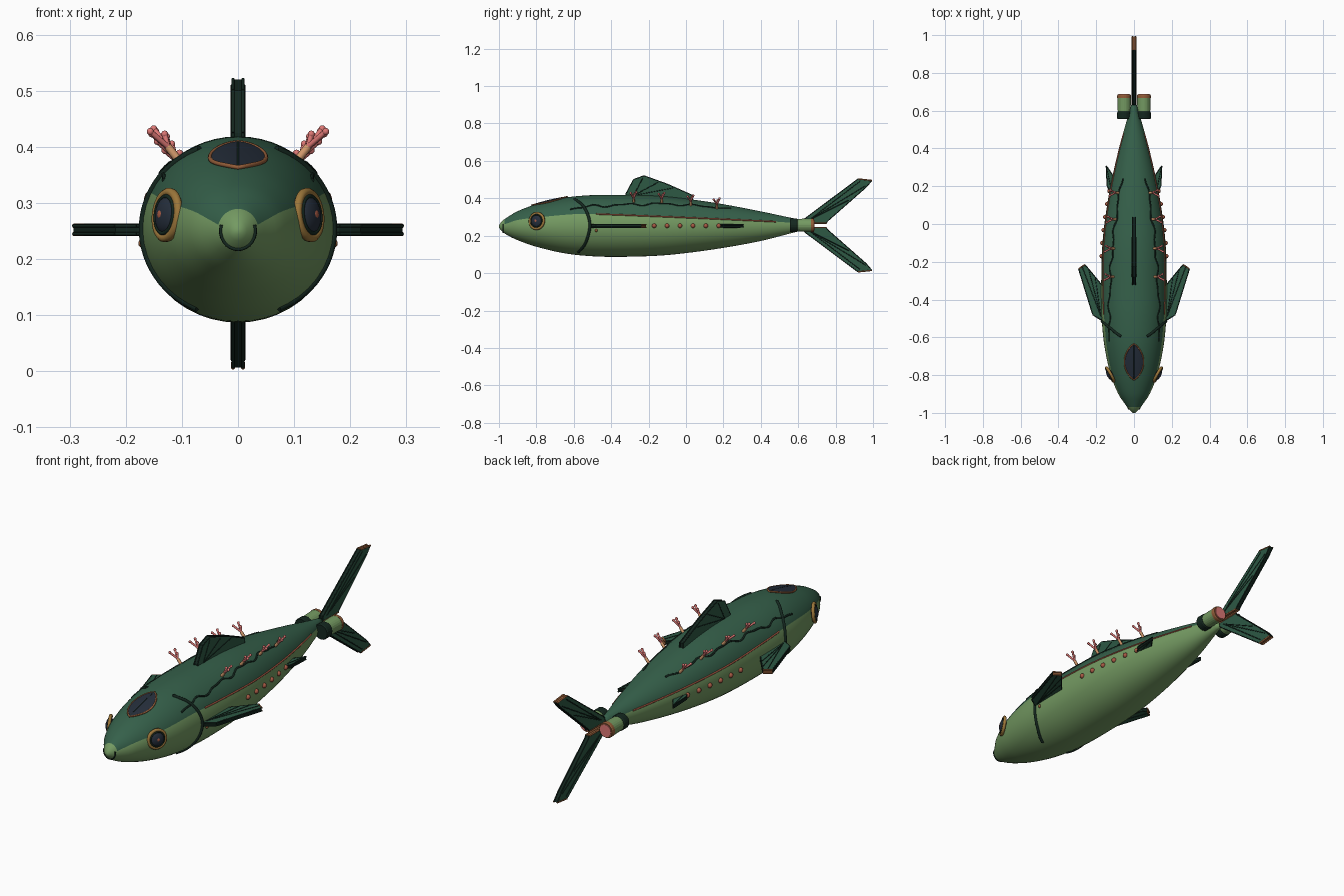
import bpy, bmesh, math
from mathutils import Vector

if "Cube" in bpy.data.objects:
    bpy.data.objects.remove(bpy.data.objects["Cube"])


def mat(name, hexcol):
    c = [int(hexcol[i:i + 2], 16) / 255 for i in (0, 2, 4)]
    c = [v / 12.92 if v < .04045 else ((v + .055) / 1.055) ** 2.4 for v in c]
    m = bpy.data.materials.new(name)
    m.diffuse_color = (*c, 1)
    m.use_nodes = True
    m.node_tree.nodes["Principled BSDF"].inputs["Base Color"].default_value = m.diffuse_color
    return m


DARK, LIGHT = mat("deep green", "35604a"), mat("pale green", "749a62")
FIN, BLACK = mat("fin green", "2d5844"), mat("black green", "14271f")
COPPER, BRASS = mat("copper", "925c38"), mat("brass", "9c763a")
RUST, GLASS = mat("rust red", "a85a44"), mat("navy glass", "252e3b")
PINK, TAN = mat("coral pink", "dd7875"), mat("coral tan", "d69c6e")


def obj(name, mesh, mats, smooth=True):
    o = bpy.data.objects.new(name, mesh)
    bpy.context.collection.objects.link(o)
    for m in mats:
        mesh.materials.append(m)
    if smooth:
        mesh.shade_smooth()
    return o


def from_bm(name, bm, mats, smooth=True, normals=True):
    if normals:
        bmesh.ops.recalc_face_normals(bm, faces=bm.faces[:])
    me = bpy.data.meshes.new(name)
    bm.to_mesh(me)
    bm.free()
    return obj(name, me, mats, smooth)


def tube(name, pts, r, m, cyclic=False):
    cu = bpy.data.curves.new(name, 'CURVE')
    cu.dimensions = '3D'
    cu.bevel_depth, cu.bevel_resolution, cu.use_fill_caps = r, 2, True
    sp = cu.splines.new('POLY')
    sp.points.add(len(pts) - 1)
    for p, q in zip(sp.points, pts):
        p.co = (*q, 1)
    sp.use_cyclic_u = cyclic
    tmp = bpy.data.objects.new(name + "_path", cu)
    me = bpy.data.meshes.new_from_object(tmp)
    bpy.data.objects.remove(tmp)
    me.materials.clear()
    return obj(name, me, [m])


def ball(name, loc, r, m, flat=1, normal=(0, 0, 1), seg=14):
    bm = bmesh.new()
    bmesh.ops.create_uvsphere(bm, u_segments=seg, v_segments=seg // 2 + 1, radius=r)
    o = from_bm(name, bm, [m])
    o.location, o.scale = loc, (1, 1, flat)
    o.rotation_euler = Vector(normal).to_track_quat('Z', 'Y').to_euler()
    return o


def lathe_y(name, prof, x, z, m, n=24):
    """Surface turned around a y-parallel axis from (y, radius) points."""
    bm = bmesh.new()
    rings = [[bm.verts.new((x + r * math.cos(k * math.tau / n), y, z + r * math.sin(k * math.tau / n)))
              for k in range(n)] for y, r in prof]
    for a, b in zip(rings, rings[1:]):
        for k in range(n):
            bm.faces.new((a[k], a[(k + 1) % n], b[(k + 1) % n], b[k]))
    bm.faces.new(rings[0])
    bm.faces.new(rings[-1])
    return from_bm(name, bm, [m], False)


def interp(tab, y):
    """Catmull-Rom style interpolation of table rows keyed by y."""
    y = min(max(y, tab[0][0]), tab[-1][0])
    i = next(k for k in range(len(tab) - 1) if y <= tab[k + 1][0])
    p1, p2 = tab[i], tab[i + 1]
    p0, p3 = tab[max(i - 1, 0)], tab[min(i + 2, len(tab) - 1)]
    d = p2[0] - p1[0]
    t = (y - p1[0]) / d
    out = []
    for k in range(1, len(p1)):
        m1 = (p2[k] - p0[k]) / (p2[0] - p0[0]) * d
        m2 = (p3[k] - p1[k]) / (p3[0] - p1[0]) * d
        out.append((2*t**3 - 3*t*t + 1) * p1[k] + (t**3 - 2*t*t + t) * m1
                   + (3*t*t - 2*t**3) * p2[k] + (t**3 - t*t) * m2)
    return out


# hull sections: y, top z, bottom z, half width
HULL = [(-1, .256, .244, .006), (-.985, .277, .224, .024), (-.95, .302, .2, .05), (-.9, .331, .176, .083),
        (-.8, .368, .141, .123), (-.65, .403, .106, .156), (-.5, .417, .09, .171), (-.35, .418, .087, .174),
        (-.15, .413, .093, .17), (0, .398, .107, .157), (.2, .368, .135, .125), (.4, .33, .172, .08),
        (.55, .298, .21, .038), (.63, .283, .23, .015)]
# height of the colour border along the hull
BORDER = [(-1, .25), (-.95, .268), (-.9, .284), (-.8, .297), (-.6, .315), (-.48, .316), (.48, .275), (.63, .262)]


def surf(y, a, off=0):
    t, b, w = interp(HULL, y)
    return Vector(((w + off) * math.cos(a), y, (t + b) / 2 + ((t - b) / 2 + off) * math.sin(a)))


def ang(y, z):
    t, b, w = interp(HULL, y)
    return math.asin(max(-1, min(1, (z - (t + b) / 2) / ((t - b) / 2))))


def flip(p, s):
    return Vector((p[0] * s, p[1], p[2]))


# hull, with an edge loop on the colour border
bm = bmesh.new()
rings = []
NU, NL = 20, 28
for i in range(73):
    y = -1 + 1.63 * (i / 72) ** 1.25
    a0 = ang(y, interp(BORDER, y)[0])
    angs = [a0 + (math.pi - 2 * a0) * k / NU for k in range(NU)]
    angs += [math.pi - a0 + (math.pi + 2 * a0) * k / NL for k in range(NL)]
    rings.append([bm.verts.new(surf(y, a)) for a in angs])
N = NU + NL
for i, (a, b) in enumerate(zip(rings, rings[1:])):
    for k in range(N):
        f = bm.faces.new((a[k], a[(k + 1) % N], b[(k + 1) % N], b[k]))
        f.material_index = 0 if k < NU and a[0].co.y > -.98 else 1
bm.faces.new(rings[0]).material_index = 1
bm.faces.new(rings[-1])
from_bm("hull", bm, [DARK, LIGHT])

# mouth ring on the nose
tube("mouth", [surf(-.978, math.pi + math.pi * (k / 16 * 1.2 - .1), .001) for k in range(17)], .003, BLACK)


# canopy window with rim and centre bar
def deck(x, y, off):
    t, b, w = interp(HULL, y)
    return Vector((x, y, (t + b) / 2 + (t - b) / 2 * math.sqrt(1 - (x / w) ** 2) + off))


def lens(t):
    return -.73 + .095 * t, .05 * (1 - t * t) ** .8


bm = bmesh.new()
rows = []
for i in range(21):
    y, hw = lens(-.99 + 1.98 * i / 20)
    rows.append([bm.verts.new(deck(hw * (j / 4 - 1), y, .005)) for j in range(9)])
for a, b in zip(rows, rows[1:]):
    for j in range(8):
        bm.faces.new((a[j], a[j + 1], b[j + 1], b[j]))
from_bm("canopy_glass", bm, [GLASS], normals=False)
side = [lens(-1 + i / 12) for i in range(25)]
tube("canopy_rim", [deck(w, y, .003) for y, w in side] + [deck(-w, y, .003) for y, w in side[-2:0:-1]],
     .004, COPPER, True)
tube("canopy_bar", [deck(0, lens(-.95 + i * .19)[0], .004) for i in range(11)], .0018, BLACK)


def fin(name, pts, place, root, tips, trim=(), h=.011):
    """Slab fin: green sides, dark edge, dark rays on both sides, copper trim edges."""
    bm = bmesh.new()
    A = [bm.verts.new(place(u, v, h)) for u, v in pts]
    B = [bm.verts.new(place(u, v, -h)) for u, v in pts]
    bm.faces.new(A)
    bm.faces.new(B)
    n = len(pts)
    for k in range(n):
        bm.faces.new((A[k], A[(k + 1) % n], B[(k + 1) % n], B[k])).material_index = 2 if k in trim else 1
    from_bm(name, bm, [FIN, BLACK, COPPER], False)
    for t in (h, -h):
        for u, v in tips:
            tube(name + "_ray", [place(*root, t), place(u, v, t)], .002, BLACK)
        for k in range(n):
            tube(name + "_edge", [place(*pts[k], t * .8), place(*pts[(k + 1) % n], t * .8)],
                 .004 if k in trim else .003, COPPER if k in trim else BLACK)


# dorsal fin
fin("dorsal_fin", [(-.32, .4), (-.32, .425), (-.28, .5), (-.225, .52), (-.1, .475), (.035, .415), (.035, .385)],
    lambda u, v, t: (t, u, v), (-.28, .415), [(-.23, .51), (-.15, .485), (-.07, .455)])

# tail fins, upper and lower
for s in (1, -1):
    fin("upper_tail_fin" if s > 0 else "lower_tail_fin",
        [(.63, .012), (.635, .035), (.92, .248), (.993, .24), (.963, .205), (.755, .022), (.75, .012)],
        lambda u, v, t: (t, u, .255 + s * v), (.66, .03),
        [(.93, .235), (.96, .212), (.87, .135)], (2, 6))

# pectoral, rear fins, bands, trim and corals on each side
for s in (1, -1):
    sd = "right" if s > 0 else "left"
    flat = lambda u, v, t: (s * u, v, .252 + t)
    fin(sd + "_pectoral_fin", [(.15, -.51), (.18, -.505), (.218, -.48), (.293, -.238), (.26, -.215), (.165, -.33)],
        flat, (.175, -.49), [(.275, -.225), (.24, -.24), (.205, -.285)], (3,), .009)
    fin(sd + "_rear_fin", [(.1, .165), (.125, .17), (.142, .2), (.147, .308), (.1, .24)],
        flat, (.12, .18), [(.143, .29)], (), .008)

    # eye
    n = Vector((s * .87, -.47, .1)).normalized()
    c = flip(surf(-.795, ang(-.795, .278)), s) + n * .005
    q = n.to_track_quat('Z', 'Y')
    ring = lambda r, d: [c + n * d + q @ Vector((r * math.cos(k * math.tau / 32), r * math.sin(k * math.tau / 32), 0))
                         for k in range(32)]
    tube(sd + "_eye_ring", ring(.041, 0), .008, BRASS, True)
    tube(sd + "_eye_liner", ring(.033, .005), .004, BLACK, True)
    ball(sd + "_eye_lens", c, .034, GLASS, .5, n, 24)
    ball(sd + "_eye_pupil", c + n * .015, .008, RUST, .4, n)

    # gill band
    gill = [(-.595, .396), (-.555, .365), (-.526, .315), (-.514, .26), (-.522, .205), (-.543, .15), (-.575, .112)]
    gz = [(z, y) for y, z in gill[::-1]]
    pts = [(.112 + .284 * k / 24) for k in range(25)]
    tube(sd + "_gill_band", [flip(surf(interp(gz, z)[0], ang(interp(gz, z)[0], z), -.001), s) for z in pts],
         .008, BLACK)

    # rust side stripe on the colour border
    ys = [-.48 + .96 * k / 30 for k in range(31)]
    tube(sd + "_side_stripe", [flip(surf(y, ang(y, interp(BORDER, y)[0])), s) for y in ys], .004, RUST)

    # wavy vine along the upper flank
    vine = lambda y: math.radians(46 + 9 * (y + .2) / .4 + 2.5 * math.sin(y * 34) + 1.5 * math.sin(y * 61))
    ys = [-.62 + .86 * k / 70 for k in range(71)]
    tube(sd + "_vine", [flip(surf(y, vine(y), -.001), s) for y in ys], .0045, BLACK)

    # rivets
    for k in range(6):
        y = -.17 + k * .069
        ball(sd + "_rivet", flip(surf(y, ang(y, .253)), s), .012, RUST)
    ball(sd + "_small_rivet", flip(surf(-.48, ang(-.48, .228)), s), .008, COPPER)

    # corals
    for y in (-.28, -.13, .025, .165):
        base = flip(surf(y, math.radians(51), -.004), s)
        out = Vector((s * .62, 0, .78))
        fork = base + out * .03
        tube(sd + "_coral_stem", [base, fork], .007, TAN)
        for dy, dx, ln in ((-.016, .01, .034), (.014, .0, .04), (.004, -.012, .028)):
            tip = fork + out * ln + Vector((s * dx, dy, 0))
            tube(sd + "_coral_branch", [fork, tip], .005, PINK)
            ball(sd + "_coral_bud", tip, .0065, PINK, seg=8)

    # thruster pods
    x = s * .052
    lathe_y(sd + "_thruster_collar", [(.555, .034), (.56, .037), (.59, .037), (.595, .034)], x, .256, BLACK)
    lathe_y(sd + "_thruster_body", [(.585, .032), (.6, .034), (.668, .036)], x, .256, LIGHT)
    lathe_y(sd + "_thruster_rim", [(.667, .037), (.68, .037), (.685, .034)], x, .256, COPPER)
    lathe_y(sd + "_thruster_glow", [(.68, .029), (.688, .029)], x, .256, PINK)
